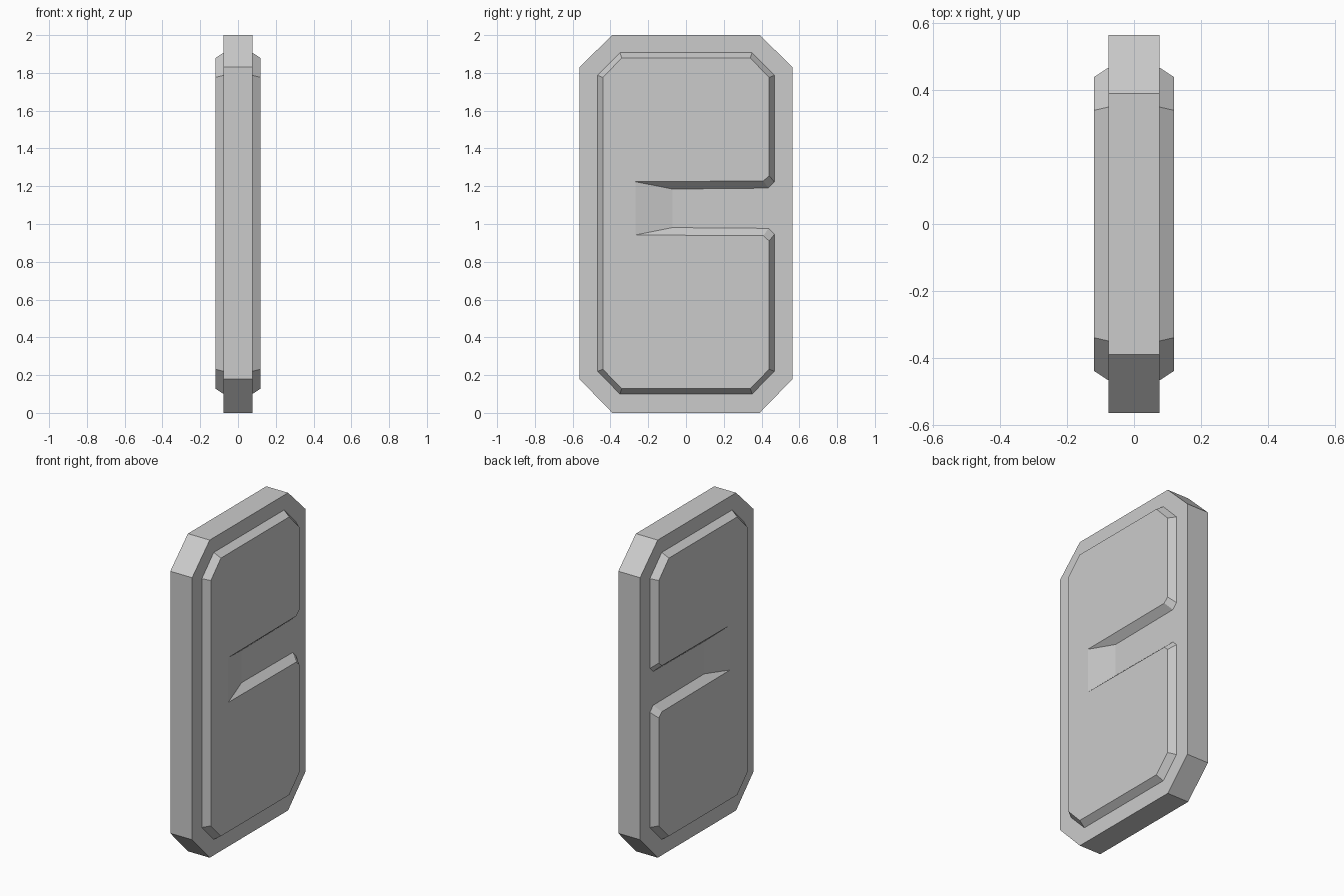
import bpy, bmesh

if "Cube" in bpy.data.objects:
    bpy.data.objects.remove(bpy.data.objects["Cube"])


def loft(name, rings, cap_start=True):
    """Join (x, [(y, z), ...]) outlines into a solid, capping the ends."""
    bm = bmesh.new()
    loops = [[bm.verts.new((x, y, z)) for y, z in pts] for x, pts in rings]
    for a, b in zip(loops, loops[1:]):
        for i in range(len(a)):
            j = (i + 1) % len(a)
            bm.faces.new((a[i], a[j], b[j], b[i]))
    bm.faces.new(loops[-1])
    if cap_start:
        bm.faces.new(loops[0][::-1])
    bm.normal_update()
    mesh = bpy.data.meshes.new(name)
    bm.to_mesh(mesh)
    bm.free()
    obj = bpy.data.objects.new(name, mesh)
    bpy.context.collection.objects.link(obj)
    return obj


# Chamfered slab
slab = [(0.565, 0.18), (0.565, 1.83), (0.39, 2.0), (-0.39, 2.0),
        (-0.565, 1.83), (-0.565, 0.18), (-0.39, 0.0), (0.39, 0.0)]
loft("slab", [(-0.076, slab), (0.076, slab)])


# Raised panel outline with a notch cut in from the +y edge
def panel_outline(y, cy, z0, z1, c0, c1, mouth_y, inner_y, low, high):
    return [(y, c0), (y, low[0]), (mouth_y, low[1]), (inner_y, low[2]),
            (inner_y, high[2]), (mouth_y, high[1]), (y, high[0]),
            (y, c1), (cy, z1), (-cy, z1), (-y, c1),
            (-y, c0), (-cy, z0), (cy, z0)]


base = panel_outline(0.468, 0.35, 0.10, 1.907, 0.22, 1.787, 0.436, -0.072,
                     (0.945, 0.977, 0.981), (1.222, 1.19, 1.185))
face = panel_outline(0.44, 0.34, 0.128, 1.879, 0.231, 1.776, 0.41, -0.268,
                     (0.91, 0.938, 0.942), (1.256, 1.228, 1.224))
panel = loft("raised_panel", [(0.076, base), (0.119, face)], cap_start=False)
mirror = panel.modifiers.new("both_sides", 'MIRROR')
mirror.use_axis = (True, False, False)
mirror.use_mirror_merge = False
